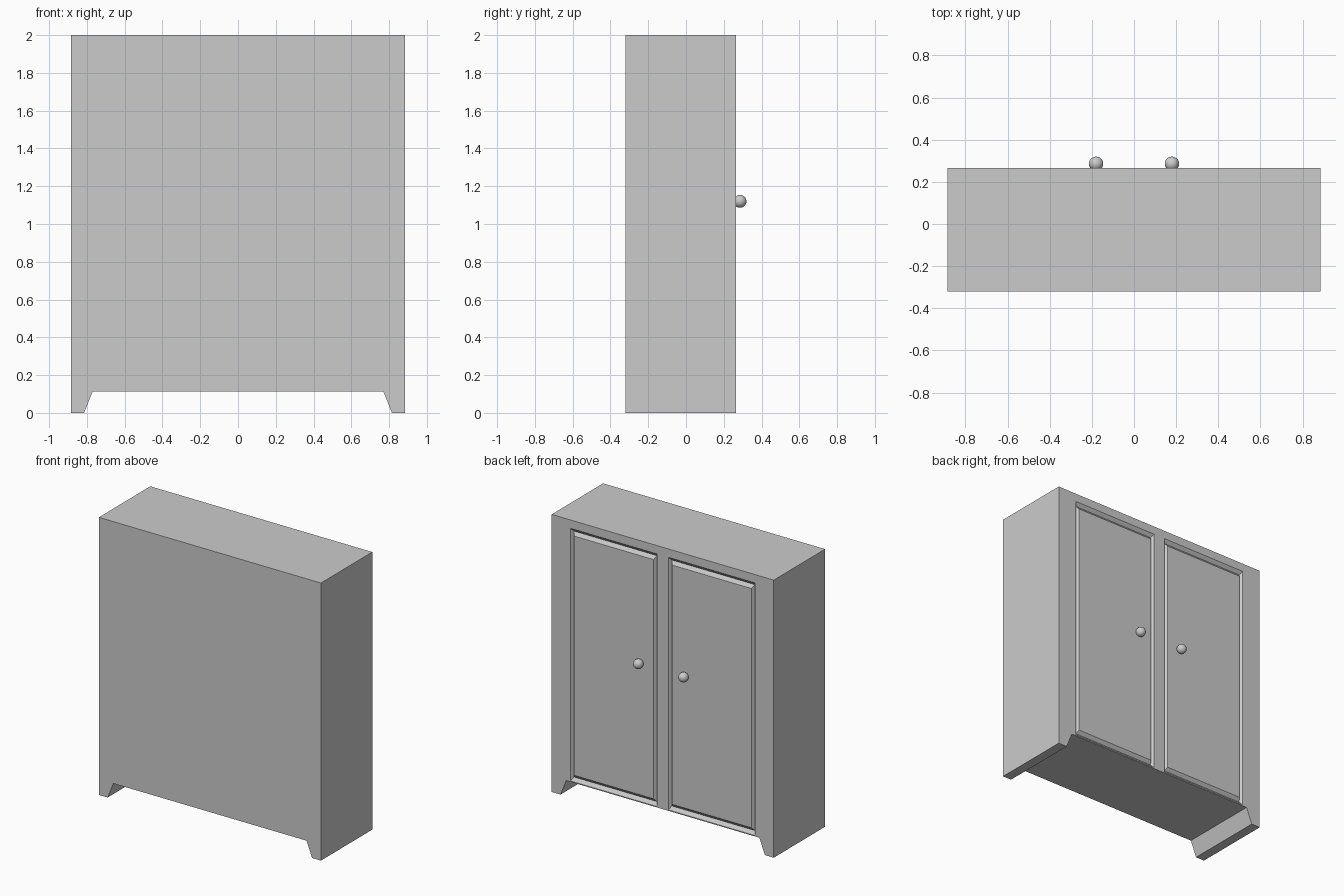
import bpy, bmesh
from mathutils import Vector

if "Cube" in bpy.data.objects:
    bpy.data.objects.remove(bpy.data.objects["Cube"], do_unlink=True)

gray = bpy.data.materials.new("light_gray")
gray.use_nodes = True
gray.diffuse_color = (0.6, 0.6, 0.6, 1)
gray.node_tree.nodes["Principled BSDF"].inputs["Base Color"].default_value = (0.6, 0.6, 0.6, 1)

FRONT, BACK = -0.32, 0.265
DOOR_X = (0.045, 0.735)
DOOR_Z = (0.12, 1.94)


def add_object(name, bm):
    mesh = bpy.data.meshes.new(name)
    bm.to_mesh(mesh)
    bm.free()
    mesh.materials.append(gray)
    obj = bpy.data.objects.new(name, mesh)
    bpy.context.collection.objects.link(obj)
    return obj


def groove_step(bm, face, depth):
    """Inset a door face by one side of its V groove, wider in height."""
    bmesh.ops.inset_individual(bm, faces=[face], thickness=0.02, depth=depth)
    middle = face.calc_center_median().z
    for v in face.verts:
        v.co.z += 0.01 if v.co.z < middle else -0.01


# Cabinet body: outline with splayed feet, extruded through the depth
half = [(0.77, 0.113), (0.815, 0), (0.885, 0), (0.885, 2)]
outline = half + [(-x, z) for x, z in reversed(half)]
bm = bmesh.new()
profile = bm.faces.new([bm.verts.new((x, FRONT, z)) for x, z in outline])
extruded = bmesh.ops.extrude_face_region(bm, geom=[profile], use_keep_orig=True)
moved = [g for g in extruded["geom"] if isinstance(g, bmesh.types.BMVert)]
bmesh.ops.translate(bm, verts=moved, vec=(0, BACK - FRONT, 0))
bmesh.ops.recalc_face_normals(bm, faces=bm.faces)

# Door outlines cut into the body
cuts = [((s * x, 0, 0), (1, 0, 0)) for x in DOOR_X for s in (-1, 1)]
cuts += [((0, 0, z), (0, 0, 1)) for z in DOOR_Z]
for point, normal in cuts:
    bmesh.ops.bisect_plane(bm, geom=bm.verts[:] + bm.edges[:] + bm.faces[:],
                           plane_co=point, plane_no=normal)
bm.normal_update()


def is_door(face):
    c = face.calc_center_median()
    return (face.normal.y > 0.9 and DOOR_X[0] < abs(c.x) < DOOR_X[1]
            and DOOR_Z[0] < c.z < DOOR_Z[1])


# Grooves around the two door panels
for door in [f for f in bm.faces if is_door(f)]:
    groove_step(bm, door, -0.02)
    bm.normal_update()
    groove_step(bm, door, 0.02)
add_object("cabinet_body", bm)

# Round door knobs
for name, side in (("left_knob", 1), ("right_knob", -1)):
    bm = bmesh.new()
    bmesh.ops.create_uvsphere(bm, u_segments=24, v_segments=16, radius=0.034)
    for f in bm.faces:
        f.smooth = True
    knob = add_object(name, bm)
    knob.location = Vector((side * 0.18, 0.286, 1.12))
